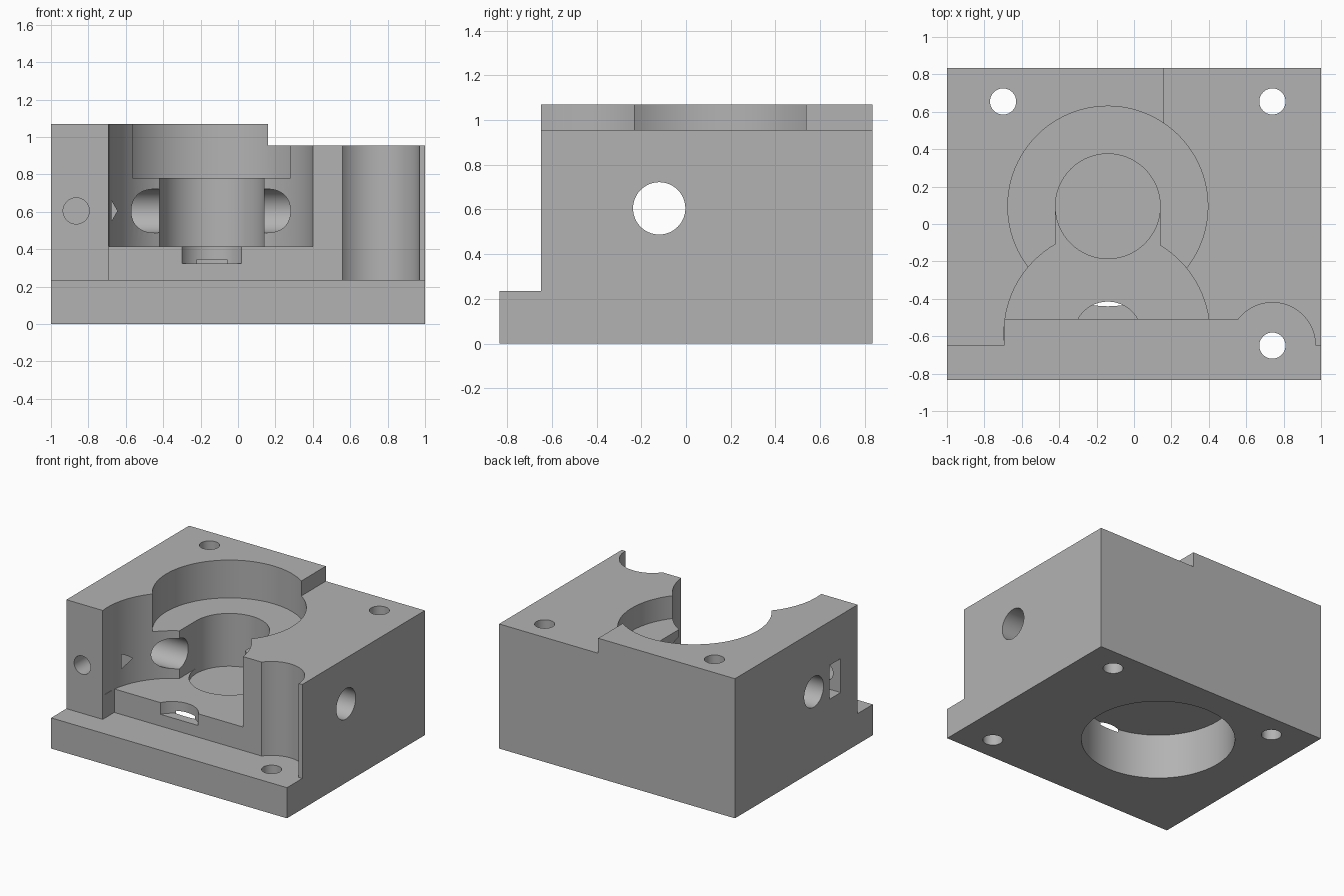
import bpy, bmesh, math
from mathutils import Vector, Matrix

cube = bpy.data.objects.get("Cube")
if cube:
    bpy.data.objects.remove(cube, do_unlink=True)

grey = bpy.data.materials.new("plain_grey")
grey.use_nodes = True
colour = (0.45, 0.45, 0.45, 1)
grey.diffuse_color = colour
grey.node_tree.nodes["Principled BSDF"].inputs["Base Color"].default_value = colour


def make_object(name, bm):
    mesh = bpy.data.meshes.new(name)
    bmesh.ops.recalc_face_normals(bm, faces=bm.faces)
    bm.to_mesh(mesh)
    bm.free()
    mesh.materials.append(grey)
    obj = bpy.data.objects.new(name, mesh)
    bpy.context.collection.objects.link(obj)
    return obj


def box(name, low, high):
    bm = bmesh.new()
    low, high = Vector(low), Vector(high)
    size = Matrix.Diagonal((*(high - low), 1))
    bmesh.ops.create_cube(bm, size=1, matrix=Matrix.Translation((low + high) / 2) @ size)
    return make_object(name, bm)


def rod(name, start, end, radius, sides=96):
    bm = bmesh.new()
    start, end = Vector(start), Vector(end)
    axis = end - start
    turn = axis.to_track_quat('Z', 'Y').to_matrix().to_4x4()
    bmesh.ops.create_cone(bm, cap_ends=True, segments=sides, radius1=radius, radius2=radius,
                          depth=axis.length, matrix=Matrix.Translation((start + end) / 2) @ turn)
    return make_object(name, bm)


def well(name, x, y, radius, bottom, top=1.3):
    return rod(name, (x, y, bottom), (x, y, top), radius)


def pocket(name, outline, y0, y1):
    # outline in x and z, extruded along y
    bm = bmesh.new()
    face = bm.faces.new([bm.verts.new((x, y0, z)) for x, z in outline])
    grown = bmesh.ops.extrude_face_region(bm, geom=[face])
    moved = [v for v in grown["geom"] if isinstance(v, bmesh.types.BMVert)]
    bmesh.ops.translate(bm, verts=moved, vec=(0, y1 - y0, 0))
    return make_object(name, bm)


# Main levels and centres
BACK, LEDGE, FLOOR = 0.835, 0.235, 0.415
CX, CY, ARC_Y = -0.14, 0.095, -0.585
RIM, BORE = 0.535, 0.28
SCREW_X, SCREW_Z = -0.865, 0.605

body = box("housing_block", (-1, -BACK, 0), (1, BACK, 1.07))

cutters = [
    # Stepped top and front ledge
    box("top_step_cut", (0.16, -2, 0.955), (2, 2, 2)),
    box("ledge_cut", (-2, -2, LEDGE), (2, -0.65, 2)),
    box("front_recess_cut", (-0.692, -1.5, LEDGE), (0.74, -0.51, 2)),
    well("corner_scallop_cut", 0.74, -0.65, 0.23, LEDGE),
    # Front round opening and stepped central bore
    well("front_arc_cut", CX - 0.005, ARC_Y, 0.55, FLOOR),
    well("upper_bore_cut", CX, CY, RIM, 0.78),
    well("middle_bore_cut", CX, CY, BORE, 0.375),
    box("bore_mouth_cut", (CX - BORE, -0.6, FLOOR), (CX + BORE, CY, 1.2)),
    # Underside bore and the small notch that breaks into it
    well("lower_bore_cut", CX, CY, RIM, -0.2, 0.345),
    well("notch_cut", CX, -0.597, 0.182, 0.325, 0.6),
    # Cross hole
    rod("cross_hole_cut", (-1.5, -0.12, SCREW_Z), (1.5, -0.12, SCREW_Z), 0.117),
    # Clamp screw hole and nut pocket
    rod("clamp_hole_cut", (SCREW_X, -1, SCREW_Z), (SCREW_X, -0.32, SCREW_Z), 0.07, 48),
    pocket("nut_pocket_cut", [(-1.2, SCREW_Z - 0.13), (-0.72, SCREW_Z - 0.13), (-0.645, SCREW_Z),
                              (-0.72, SCREW_Z + 0.13), (-1.2, SCREW_Z + 0.13)], -0.445, -0.31),
]
# Vertical mounting holes
for x, y in ((-0.7, 0.655), (0.74, 0.655), (0.74, -0.65)):
    cutters.append(rod("mount_hole_cut", (x, y, -0.2), (x, y, 1.3), 0.07, 48))

# Carve the block, then discard the cutters
bpy.context.view_layer.objects.active = body
body.select_set(True)
for cutter in cutters:
    cutter.hide_render = True
    mod = body.modifiers.new(cutter.name, 'BOOLEAN')
    mod.operation = 'DIFFERENCE'
    mod.solver = 'EXACT'
    mod.object = cutter
    bpy.ops.object.modifier_apply(modifier=mod.name)
    bpy.data.objects.remove(cutter, do_unlink=True)

bpy.ops.object.select_all(action='DESELECT')
body.select_set(True)
bpy.ops.object.shade_smooth_by_angle(angle=math.radians(30))
